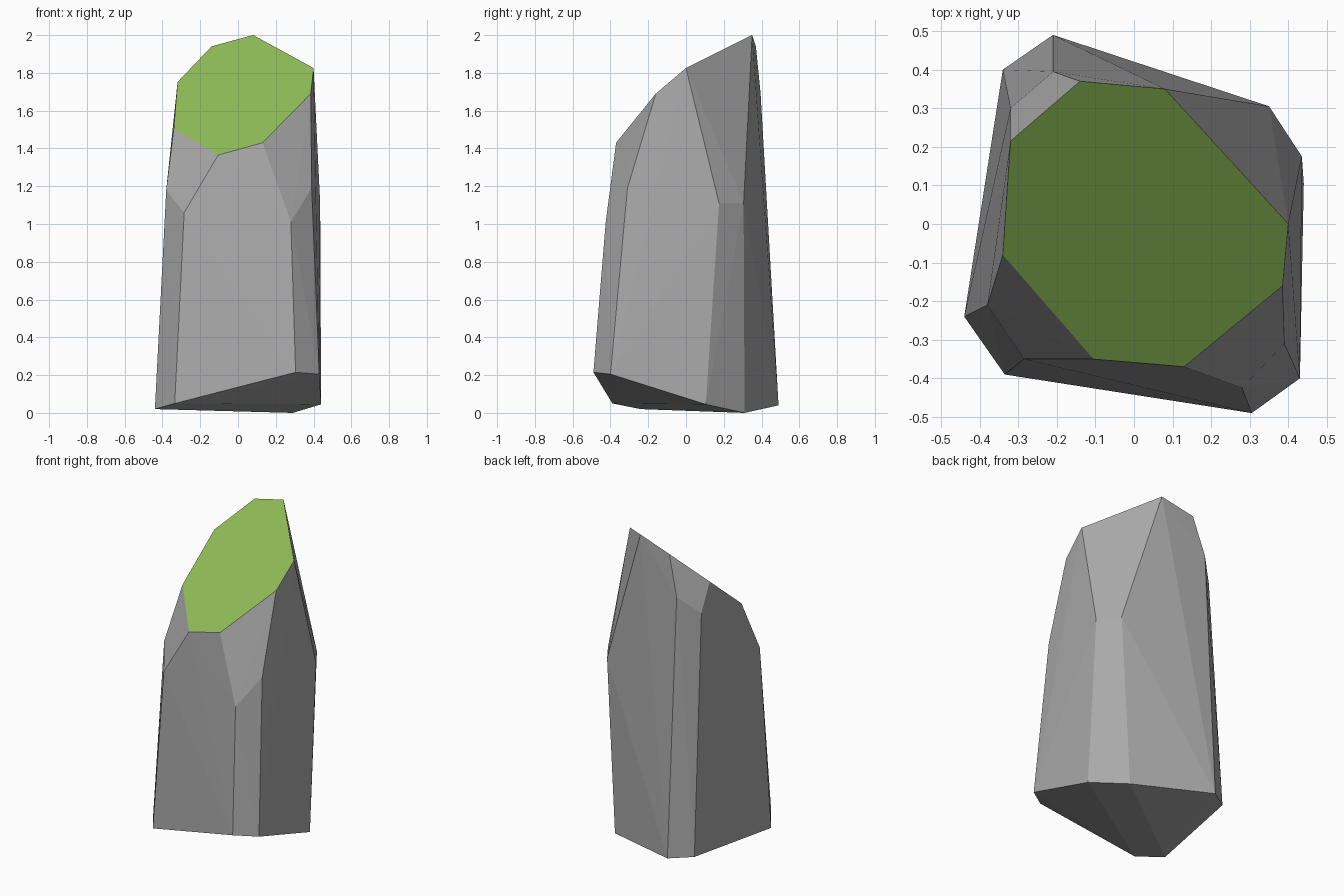
import bpy
import bmesh

default_cube = bpy.data.objects.get("Cube")
if default_cube:
    bpy.data.objects.remove(default_cube, do_unlink=True)


def flat_material(name, color):
    material = bpy.data.materials.new(name)
    material.use_nodes = True
    material.diffuse_color = color
    shader = next(n for n in material.node_tree.nodes if n.type == "BSDF_PRINCIPLED")
    shader.inputs["Base Color"].default_value = color
    shader.inputs["Roughness"].default_value = 0.9
    return material


def slanted_top(x, y):
    """Height of the sloping cut that forms the grassy cap."""
    return 1.687 + 0.347 * x + 0.816 * y


# Foot, shoulder and cap outlines, all starting at the back right corner
foot = [(-.21, .49, .04), (.29, .31, 0), (.44, .105, .045), (.43, -.40, .205),
        (.305, -.49, .215), (-.335, -.39, .05), (-.44, -.24, .02), (-.34, .40, .05)]
shoulder = [(-.21, .395, 1.69), (.35, .305, 1.11), (.435, .175, 1.11), (.39, -.31, 1.19),
            (.28, -.425, 1.01), (-.285, -.35, 1.06), (-.38, -.21, 1.18), (-.32, .30, 1.58)]
cap = [(-.14, .37), (.08, .35), (.40, 0), (.385, -.16),
       (.13, -.37), (-.105, -.35), (-.34, -.08), (-.32, .215)]

# Rock body: the faceted shell wrapped around the three outlines
bm = bmesh.new()
for point in foot + shoulder:
    bm.verts.new(point)
cap_verts = {bm.verts.new((x, y, slanted_top(x, y))) for x, y in cap}
hull = bmesh.ops.convex_hull(bm, input=list(bm.verts))
loose = [v for v in bm.verts if not v.link_faces]
bmesh.ops.delete(bm, geom=loose, context="VERTS")
cap_verts = {v for v in cap_verts if v.is_valid}
bmesh.ops.recalc_face_normals(bm, faces=list(bm.faces))

# Grass covers only the faces of the slanted cap
for face in bm.faces:
    face.smooth = False
    face.material_index = 1 if all(v in cap_verts for v in face.verts) else 0

cap_faces = [f for f in bm.faces if f.material_index == 1]
bmesh.ops.dissolve_faces(bm, faces=cap_faces)

mesh = bpy.data.meshes.new("rock_with_grass_cap")
bm.to_mesh(mesh)
bm.free()
mesh.materials.append(flat_material("stone grey", (0.40, 0.40, 0.40, 1)))
mesh.materials.append(flat_material("grass green", (0.28, 0.52, 0.10, 1)))
rock = bpy.data.objects.new("rock_with_grass_cap", mesh)
bpy.context.collection.objects.link(rock)
